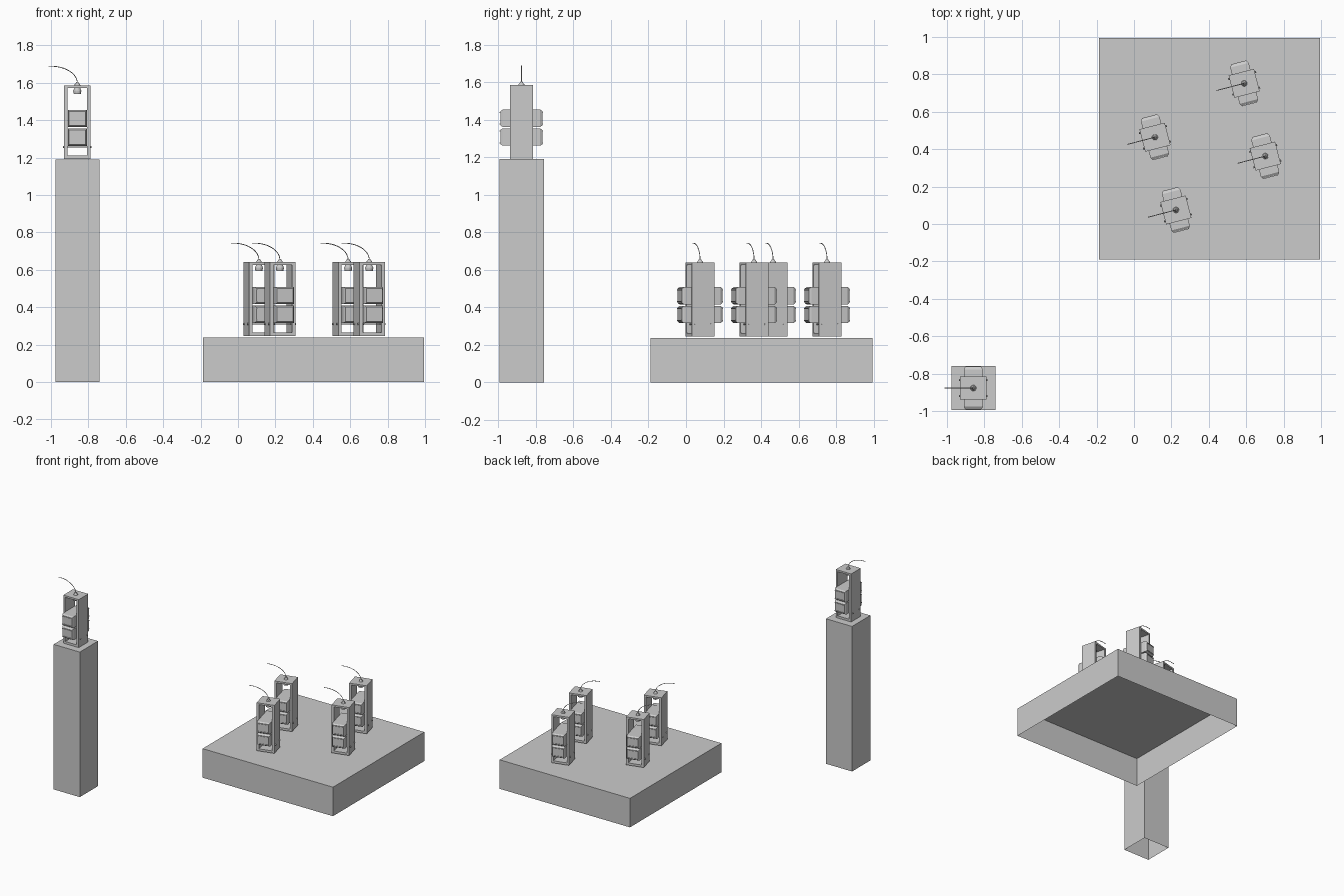
import bpy, bmesh, math
from mathutils import Matrix, Vector

if "Cube" in bpy.data.objects:
    bpy.data.objects.remove(bpy.data.objects["Cube"])

parts = []  # (name, mesh) shared by every lantern


def to_mesh(bm, name, smooth=False):
    bmesh.ops.recalc_face_normals(bm, faces=bm.faces)
    for f in bm.faces:
        f.smooth = smooth
    me = bpy.data.meshes.new(name)
    bm.to_mesh(me)
    bm.free()
    return me


def place(name, me, matrix=Matrix()):
    ob = bpy.data.objects.new(name, me)
    bpy.context.collection.objects.link(ob)
    ob.matrix_world = matrix
    return ob


def add_box(bm, lo, hi):
    lo, hi = Vector(lo), Vector(hi)
    m = Matrix.Translation((lo + hi) / 2) @ Matrix.Diagonal((*(hi - lo), 1))
    return bmesh.ops.create_cube(bm, size=1, matrix=m)['verts']


def add_cone(bm, r1, r2, z1, z2, seg=16, m=Matrix()):
    bmesh.ops.create_cone(bm, cap_ends=True, segments=seg, radius1=r1, radius2=r2,
                          depth=z2 - z1, matrix=m @ Matrix.Translation((0, 0, (z1 + z2) / 2)))


def plinth(name, lo, hi):
    # box with an open underside
    bm = bmesh.new()
    add_box(bm, lo, hi)
    bm.faces.ensure_lookup_table()
    bm.normal_update()
    bmesh.ops.delete(bm, geom=[f for f in bm.faces if f.normal.z < -0.9], context='FACES_ONLY')
    me = bpy.data.meshes.new(name)
    bm.to_mesh(me)
    bm.free()
    place(name, me)


plinth("pedestal", (-0.977, -0.995, 0), (-0.74, -0.758, 1.19))
plinth("platform", (-0.188, -0.19, 0), (0.995, 0.995, 0.238))

# open rectangular frame
W, D, H, T = 0.07, 0.062, 0.394, 0.018
bm = bmesh.new()
rings = []
for y in (-D, D):
    for x, z0, z1 in ((W, 0, H), (W - T, T, H - 0.014)):
        rings.append([bm.verts.new(p) for p in ((-x, y, z0), (x, y, z0), (x, y, z1), (-x, y, z1))])
for a, b in ((0, 1), (2, 3), (0, 2), (1, 3)):
    for i in range(4):
        j = (i + 1) % 4
        bm.faces.new((rings[a][i], rings[a][j], rings[b][j], rings[b][i]))
parts.append(("frame", to_mesh(bm, "frame")))

# two stacked blocks with tapered ends and thin lips
bm = bmesh.new()
for z0, z1 in ((0.070, 0.162), (0.170, 0.262)):
    add_box(bm, (-0.051, -0.1, z0), (0.051, 0.1, z1))
    for s in (-1, 1):
        vs = add_box(bm, (-0.051, min(s * 0.1, s * 0.112), z0), (0.051, max(s * 0.1, s * 0.112), z1))
        for v in vs:
            if abs(v.co.y) > 0.105:
                v.co.x *= 0.86
                v.co.z += 0.008 if v.co.z < (z0 + z1) / 2 else -0.008
        for z in (z0 + 0.012, z1 - 0.017):
            add_box(bm, (-0.042, min(s * 0.11, s * 0.116), z), (0.042, max(s * 0.11, s * 0.116), z + 0.005))
parts.append(("stacked_blocks", to_mesh(bm, "stacked_blocks")))

# support rods with bolt heads
bm = bmesh.new()
for y in (-0.043, 0.043):
    m = Matrix.Translation((0, y, 0.064)) @ Matrix.Rotation(math.pi / 2, 4, 'Y')
    add_cone(bm, 0.003, 0.003, -0.072, 0.072, 10, m)
    for z0, z1 in ((-0.077, -0.07), (0.07, 0.077)):
        add_cone(bm, 0.005, 0.005, z0, z1, 10, m)
parts.append(("support_rods", to_mesh(bm, "support_rods")))

# cord gland above and socket below the roof
bm = bmesh.new()
add_cone(bm, 0.016, 0.014, H, H + 0.006)
add_cone(bm, 0.012, 0.005, H + 0.006, H + 0.018)
add_cone(bm, 0.021, 0.015, H - 0.028, H - 0.014)
add_cone(bm, 0.022, 0.022, H - 0.034, H - 0.028)
add_cone(bm, 0.019, 0.021, H - 0.046, H - 0.034)
parts.append(("cord_fitting", to_mesh(bm, "cord_fitting")))

# power cord: quarter ellipse swept with a small round section
bm = bmesh.new()
N, S, R = 16, 8, 0.0022
prev = None
for i in range(N + 1):
    t = i / N * math.pi / 2 * 1.06
    a, h = 0.14, 0.09
    c = Vector((-a * (1 - math.cos(t)), 0, H + 0.012 + h * math.sin(t)))
    tan = Vector((-a * math.sin(t), 0, h * math.cos(t))).normalized()
    nrm = Vector((tan.z, 0, -tan.x))
    ring = [bm.verts.new(c + R * (nrm * math.cos(k * math.tau / S)
                                  + Vector((0, 1, 0)) * math.sin(k * math.tau / S))) for k in range(S)]
    if prev:
        for k in range(S):
            bm.faces.new((prev[k], prev[(k + 1) % S], ring[(k + 1) % S], ring[k]))
    else:
        bm.faces.new(ring)
    prev = ring
bm.faces.new(prev)
parts.append(("cord", to_mesh(bm, "cord", True)))

# one upright lantern on the pedestal, four turned ones on the platform
spots = [(-0.859, -0.877, 1.192, 0), (0.112, 0.464, 0.246, 14.5), (0.224, 0.075, 0.246, 14.5),
         (0.589, 0.752, 0.246, 14.5), (0.702, 0.363, 0.246, 14.5)]
for n, (x, y, z, ang) in enumerate(spots, 1):
    m = Matrix.Translation((x, y, z)) @ Matrix.Rotation(math.radians(ang), 4, 'Z')
    for name, me in parts:
        place(f"lantern_{n}_{name}", me, m)
